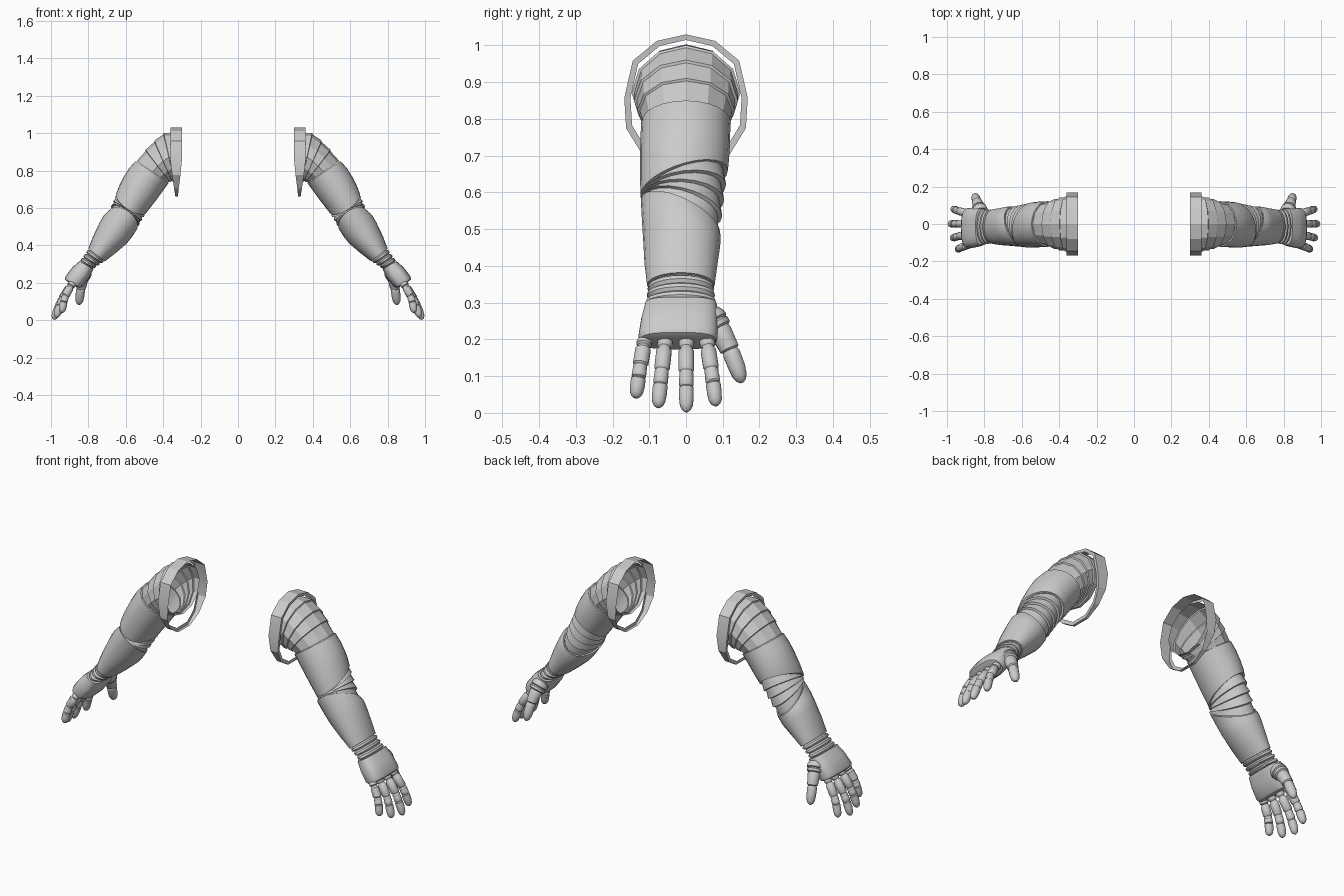
import bpy, bmesh, math
from mathutils import Vector

if "Cube" in bpy.data.objects:
    bpy.data.objects.remove(bpy.data.objects["Cube"])

grey = bpy.data.materials.new("light_grey")
grey.diffuse_color = (0.6, 0.6, 0.6, 1)
grey.use_nodes = True
grey.node_tree.nodes["Principled BSDF"].inputs["Base Color"].default_value = grey.diffuse_color


def ring(T, B, y0, ry, shear=0.0, s=1.0, n=24, power=1.0):
    """Oval ring from top point T to bottom point B (x, z), sheared along the arm."""
    T, B = Vector((T[0], 0, T[1])), Vector((B[0], 0, B[1]))
    c, u = (T + B) / 2 + Vector((0, y0, 0)), (T - B) / 2
    d = Vector((u.z, 0, -u.x)).normalized()
    pts = []
    for i in range(n):
        a = 2 * math.pi * i / n
        co, si = math.cos(a), math.sin(a)
        k = math.copysign(abs(co) ** power, co)
        w = math.copysign(abs(si) ** power, si)
        pts.append(c + u * k * s + Vector((0, ry * w * s, 0)) + d * shear * w)
    return pts


def mix(a, b, t):
    """Blend two ring descriptions (T, B, y0, ry, shear)."""
    m = lambda p, q: p + (q - p) * t
    return (tuple(map(m, a[0], b[0])), tuple(map(m, a[1], b[1])),
            m(a[2], b[2]), m(a[3], b[3]), m(a[4], b[4]))


def loft(name, rings, caps=False, angle=35):
    """Skin a row of rings, smooth it, and mirror it to the other arm."""
    bm = bmesh.new()
    rows = [[bm.verts.new(p) for p in r] for r in rings]
    n = len(rows[0])
    for a, b in zip(rows, rows[1:]):
        for i in range(n):
            j = (i + 1) % n
            bm.faces.new((a[i], a[j], b[j], b[i]))
    if caps:
        bm.faces.new(rows[0][::-1])
        bm.faces.new(rows[-1])
    bmesh.ops.recalc_face_normals(bm, faces=bm.faces)
    me = bpy.data.meshes.new(name)
    bm.to_mesh(me)
    bm.free()
    me.materials.append(grey)
    me.shade_smooth()
    me.set_sharp_from_angle(angle=math.radians(angle))
    ob = bpy.data.objects.new(name, me)
    bpy.context.collection.objects.link(ob)
    ob.modifiers.new("other_arm", 'MIRROR').use_mirror_merge = False
    return ob


def tube(name, path, profile, n=14):
    """Round tube along path(t) with (t, radius) profile."""
    rings = []
    for t, r in profile:
        d = (path(min(t + .02, 1)) - path(max(t - .02, 0))).normalized()
        u = d.cross(Vector((0, 1, 0))).normalized()
        v = d.cross(u)
        rings.append([path(t) + (u * math.cos(2 * math.pi * i / n)
                      + v * math.sin(2 * math.pi * i / n)) * r for i in range(n)])
    loft(name, rings, caps=True, angle=40)


# shoulder cuff: wide faceted band that narrows to a tongue underneath
half = [(0, 1.03), (.08, 1.012), (.145, .958), (.168, .857),
        (.163, .775), (.12, .705), (.05, .662)]
outline = half + [(-y, z) for y, z in half[:0:-1]]
inner, outer, lip = [], [], []
for y, z in outline:
    k = min(1, max(0, (z - .66) / .18))
    inner.append(Vector((.322 - .022 * k, y, z)))
    outer.append(Vector((.335 + .027 * k, y, z)))
    lip.append(Vector((.335 + .025 * k, y * .9, .86 + (z - .86) * .91)))
loft("shoulder_cuff", [inner, outer, lip], angle=20)

# shoulder lames: fan of overlapping bands hinged under the arm
upper_top = ((.548, .85), (.372, .732), 0, .122, 0)
fan = [((.335, 1.01), (.325, .735), 0, .15, 0),
       ((.40, 1.0), (.34, .742), 0, .148, 0),
       ((.45, .958), (.352, .74), 0, .141, 0),
       ((.497, .908), (.362, .737), 0, .132, 0), upper_top]
rows = []
for i in range(4):
    rows += [ring(*fan[i], s=.95, n=13 - 1), ring(*mix(fan[i], fan[i + 1], .95), s=1.0 if i < 3 else .96, n=12)]
loft("shoulder_lames", rows, angle=20)

# upper arm sleeve
upper_end = ((.65, .68), (.49, .574), -.005, .119, -.04)
upper = [upper_top, ((.582, .813), (.40, .693), -.002, .122, -.005),
         ((.612, .765), (.432, .649), -.003, .122, -.015),
         ((.635, .72), (.462, .61), -.004, .121, -.028), upper_end]
loft("upper_arm", [ring(*upper_top, s=.92)] + [ring(*r) for r in upper]
     + [ring(*upper_end, s=.9)])

# elbow lames: bands fanning open toward the back
fore_top = ((.687, .589), (.543, .481), -.015, .108, .055)
rows = []
for i in range(4):
    rows += [ring(*mix(upper_end, fore_top, i / 4), s=.9, n=20),
             ring(*mix(upper_end, fore_top, (i + .92) / 4), s=1.0 if i < 3 else .93, n=20)]
loft("elbow_lames", rows, angle=25)

# forearm sleeve
fore_end = ((.80, .382), (.712, .314), -.014, .092, 0)
fore = [fore_top, ((.718, .56), (.568, .443), -.013, .107, .03),
        ((.740, .522), (.594, .410), -.012, .105, .015),
        ((.775, .448), (.655, .358), -.014, .099, .004), fore_end]
loft("forearm", [ring(*fore_top, s=.92)] + [ring(*r) for r in fore]
     + [ring(*fore_end, s=.85)])

# wrist rings
hand_top = ((.847, .316), (.773, .273), -.014, .098, 0)
rows = []
for i in range(3):
    for f, s in ((0, .82), (.3, .97), (.7, .97), (1, .82)):
        rows.append(ring(*mix(fore_end, hand_top, (i + f) / 3), s=s))
loft("wrist_rings", rows, angle=30)

# palm with a recessed knuckle edge
P = .7
palm = [(hand_top, .85), (hand_top, 1),
        (((.885, .283), (.795, .228), -.018, .104, 0), 1),
        (((.922, .235), (.832, .180), -.022, .108, 0), 1),
        (((.926, .22), (.845, .172), -.022, .106, 0), .97),
        (((.922, .212), (.852, .172), -.022, .104, 0), .85)]
loft("palm", [ring(*r, s=s, power=P) for r, s in palm], caps=True)

# four jointed fingers: base y, then tip x, y, z
profile = [(0, .016), (.04, .021), (.1, .021), (.13, .016), (.16, .017), (.19, .0215),
           (.45, .0215), (.48, .017), (.5, .0195), (.53, .0195), (.55, .0185), (.57, .020),
           (.66, .020), (.68, .0165), (.7, .0205), (.82, .0205), (.92, .018), (.97, .013), (1, .005)]
fingers = {"little_finger": (-.112, (.942, -.137, .04)),
           "ring_finger": (-.056, (.972, -.076, .014)),
           "middle_finger": (.001, (.985, .001, .003)),
           "index_finger": (.056, (.968, .082, .019))}
for name, (yb, tip) in fingers.items():
    a, b = Vector((.882, yb, .2)), Vector(tip)
    tube(name, lambda t: a.lerp(b, t) + Vector((.8, 0, .5)) * .013 * math.sin(math.pi * t), profile)

# thumb: wide root collars, middle joint and rounded tip
a, b, m = Vector((.82, .06, .265)), Vector((.85, .152, .082)), Vector((.84, .118, .20))
tube("thumb", lambda t: a * (1 - t) ** 2 + m * 2 * t * (1 - t) + b * t * t,
     [(0, .036), (.08, .042), (.14, .042), (.16, .035), (.19, .04), (.25, .038), (.27, .030),
      (.31, .032), (.45, .029), (.57, .027), (.59, .021), (.62, .0235), (.65, .0245),
      (.82, .0235), (.92, .02), (.97, .014), (1, .005)])
